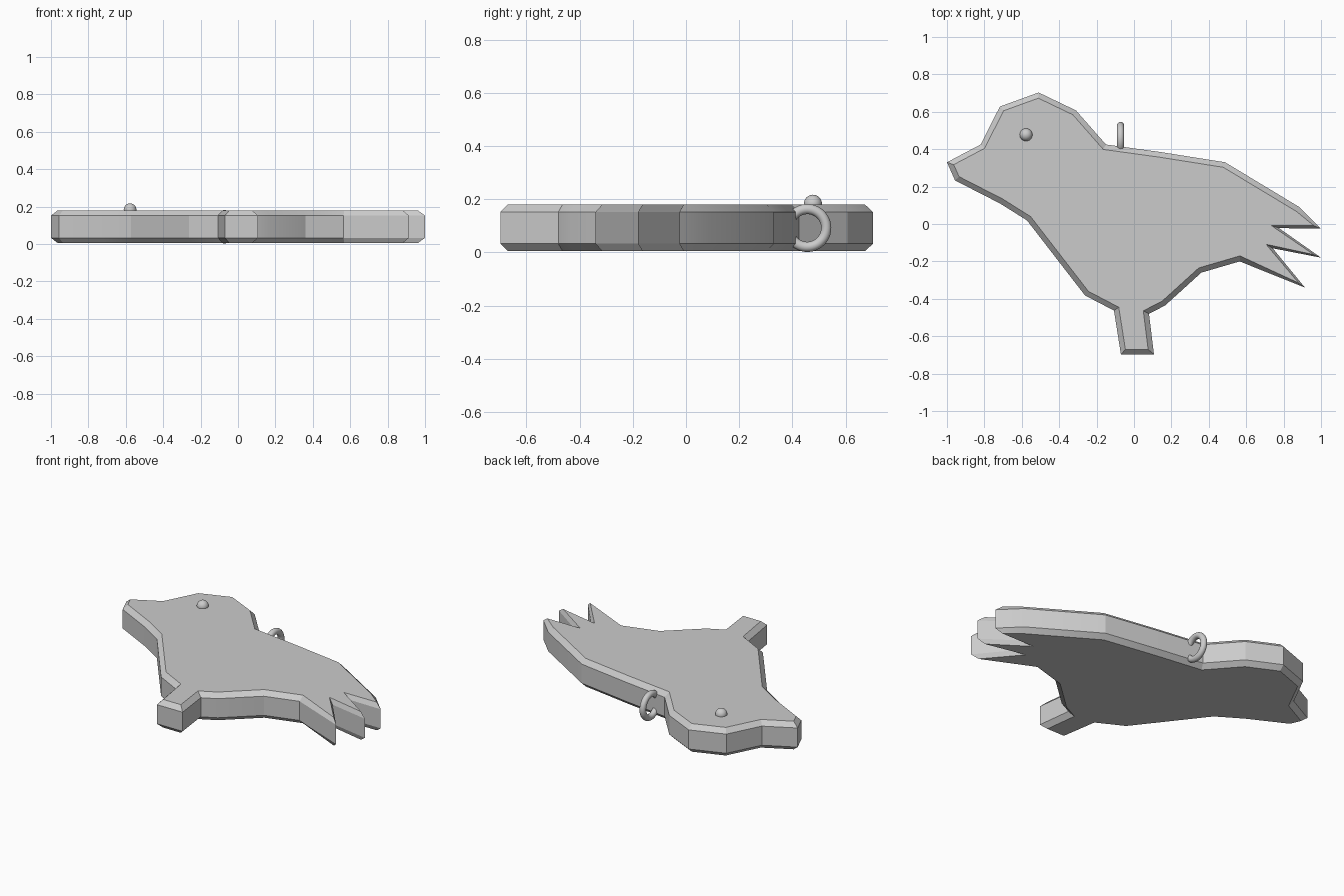
import bpy
import bmesh
import math
from mathutils import Vector

default = bpy.data.objects.get("Cube")
if default:
    bpy.data.objects.remove(default, do_unlink=True)

grey = bpy.data.materials.new("plain_grey")
grey.use_nodes = True
colour = (0.6, 0.6, 0.6, 1)
grey.diffuse_color = colour
grey.node_tree.nodes["Principled BSDF"].inputs["Base Color"].default_value = colour

BOTTOM, TOP = 0.005, 0.18
CHAMFER = 0.028

# Bird silhouette, clockwise from the beak tip
OUTLINE = [
    (-1, .33), (-.82, .425), (-.717, .628), (-.51, .703), (-.31, .607),
    (-.15, .425), (.14, .385), (.487, .33), (.885, .09),
    (1, -.025), (.775, -.022), (1, -.18), (.742, -.13), (.914, -.34),
    (.565, -.2), (.36, -.26), (.166, -.436), (.08, -.48),
    (.107, -.698), (-.07, -.698), (-.107, -.463), (-.262, -.382),
    (-.572, .019), (-.717, .11), (-.957, .233),
]


def inset_points(points, distance, limit=1.5):
    """Move a clockwise outline inwards, limiting the mitre at sharp corners."""
    result = []
    for i, point in enumerate(points):
        here = Vector(point)
        before = (here - Vector(points[i - 1])).normalized()
        after = (Vector(points[(i + 1) % len(points)]) - here).normalized()
        n_before = Vector((before.y, -before.x))
        n_after = Vector((after.y, -after.x))
        middle = (n_before + n_after).normalized()
        mitre = min(1 / max(middle.dot(n_after), 0.01), limit)
        result.append(here + middle * distance * mitre)
    return result


def finish(obj, name, angle):
    obj.name = name
    obj.data.name = name
    obj.data.materials.clear()
    obj.data.materials.append(grey)
    bpy.ops.object.select_all(action="DESELECT")
    obj.select_set(True)
    bpy.context.view_layer.objects.active = obj
    bpy.ops.object.shade_smooth_by_angle(angle=math.radians(angle))


# Flat bird body with chamfered rims
bm = bmesh.new()
inner = inset_points(OUTLINE, CHAMFER)
levels = [(inner, BOTTOM), (OUTLINE, BOTTOM + CHAMFER),
          (OUTLINE, TOP - CHAMFER), (inner, TOP)]
rings = [[bm.verts.new((p[0], p[1], z)) for p in pts] for pts, z in levels]
for low, high in zip(rings, rings[1:]):
    for i in range(len(low)):
        bm.faces.new((low[i - 1], low[i], high[i], high[i - 1]))
bm.faces.new(rings[0])
bm.faces.new(rings[-1])
bmesh.ops.recalc_face_normals(bm, faces=bm.faces)
mesh = bpy.data.meshes.new("bird_body")
bm.to_mesh(mesh)
bm.free()
body = bpy.data.objects.new("bird_body", mesh)
bpy.context.collection.objects.link(body)
finish(body, "bird_body", 20)

# Bead eye on the upper face
bpy.ops.mesh.primitive_uv_sphere_add(segments=32, ring_count=16, radius=0.034,
                                     location=(-.577, .477, .183))
finish(bpy.context.object, "eye", 60)

# Hanging ring set into the back edge
bpy.ops.mesh.primitive_torus_add(major_radius=0.071, minor_radius=0.019,
                                 major_segments=48, minor_segments=16,
                                 location=(-.072, .456, .092),
                                 rotation=(0, math.pi / 2, 0))
finish(bpy.context.object, "hanging_ring", 60)
